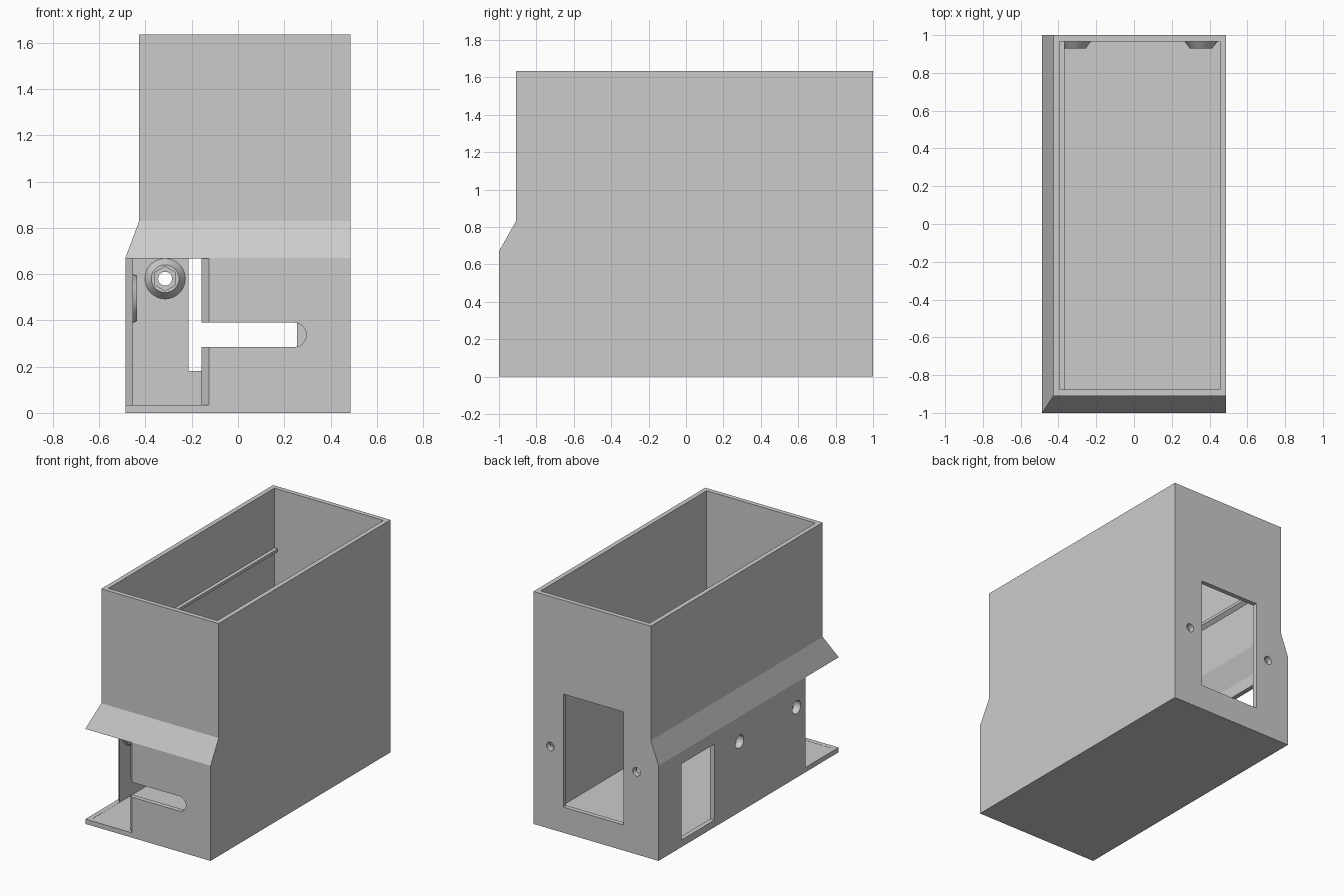
import bpy
import bmesh
import math
from mathutils import Matrix, Vector

if "Cube" in bpy.data.objects:
    bpy.data.objects.remove(bpy.data.objects["Cube"], do_unlink=True)

grey = bpy.data.materials.new("plain_grey")
grey.use_nodes = True
grey.diffuse_color = (0.6, 0.6, 0.6, 1)
grey.node_tree.nodes["Principled BSDF"].inputs["Base Color"].default_value = (0.6, 0.6, 0.6, 1)

WALL = 0.033
X, Y, TOP = 0.487, 1.0, 1.635
FLARE_LOW, FLARE_HIGH = 0.67, 0.83


def finish(name, bm):
    bmesh.ops.recalc_face_normals(bm, faces=bm.faces)
    mesh = bpy.data.meshes.new(name)
    bm.to_mesh(mesh)
    bm.free()
    mesh.materials.append(grey)
    obj = bpy.data.objects.new(name, mesh)
    bpy.context.collection.objects.link(obj)
    return obj


def loft(name, rings):
    """Skin equal-sized rings of points and cap both ends."""
    bm = bmesh.new()
    loops = [[bm.verts.new(p) for p in ring] for ring in rings]
    n = len(loops[0])
    for a, b in zip(loops, loops[1:]):
        for i in range(n):
            j = (i + 1) % n
            bm.faces.new((a[i], a[j], b[j], b[i]))
    bm.faces.new(loops[0])
    bm.faces.new(loops[-1])
    return finish(name, bm)


def prism(name, pts, axis, lo, hi):
    """Extrude a flat outline along x, y or z."""
    place = {"x": lambda a, b, t: (t, a, b),
             "y": lambda a, b, t: (a, t, b),
             "z": lambda a, b, t: (a, b, t)}[axis]
    return loft(name, [[place(a, b, t) for a, b in pts] for t in (lo, hi)])


def rect(a0, a1, b0, b1):
    return [(a0, b0), (a1, b0), (a1, b1), (a0, b1)]


def cone(name, centre, direction, r1, r2, depth, sides=32):
    """Frustum starting at centre and running along direction."""
    bm = bmesh.new()
    d = Vector(direction)
    mat = (Matrix.Translation(Vector(centre) + d * depth / 2)
           @ d.to_track_quat("Z", "Y").to_matrix().to_4x4())
    bmesh.ops.create_cone(bm, cap_ends=True, segments=sides, radius1=r1,
                          radius2=r2, depth=depth, matrix=mat)
    return finish(name, bm)


def combine(body, tool, operation):
    mod = body.modifiers.new("combine", "BOOLEAN")
    mod.operation = operation
    mod.solver = "EXACT"
    mod.object = tool
    tool.hide_render = True
    bpy.context.view_layer.objects.active = body
    bpy.ops.object.modifier_apply(modifier=mod.name)
    bpy.data.objects.remove(tool, do_unlink=True)


# Open-topped housing, flared towards the front and one side
def ring(z, inset_x, inset_y, t):
    return [(x, y, z) for x, y in rect(-X + inset_x + t, X - t, -Y + inset_y + t, Y - t)]


IN_X, IN_Y = 0.06, 0.09
levels = [(0, 0, 0), (FLARE_LOW, 0, 0), (FLARE_HIGH, IN_X, IN_Y), (TOP, IN_X, IN_Y)]
outer = [ring(*level, 0) for level in levels]
inner = [ring(max(z, WALL), a, b, WALL) for z, a, b in reversed(levels)]
housing = loft("housing", outer + inner)

# Lid rail along the inside of the flared side
combine(housing, prism("rail", [(-0.41, 1.215), (-0.368, 1.215), (-0.368, 1.195), (-0.41, 1.165)],
                       "y", -0.89, 0.98), "UNION")

# Screw bosses on the back wall, with hexagonal nut pockets
for x in (-0.315, 0.355):
    z = 0.58
    combine(housing, cone("boss", (x, 0.98, z), (0, -1, 0), 0.097, 0.06, 0.05), "UNION")
    combine(housing, cone("pocket", (x, 0.92, z), (0, 1, 0), 0.053, 0.053, 0.04, 6), "DIFFERENCE")
    combine(housing, cone("hole", (x, 0.9, z), (0, 1, 0), 0.03, 0.03, 0.2), "DIFFERENCE")

# Low bosses and holes on the side wall
for y in (-0.533, 0.1):
    z = 0.495
    combine(housing, cone("boss", (-0.465, y, z), (1, 0, 0), 0.112, 0.097, 0.029), "UNION")
    combine(housing, cone("hole", (-0.6, y, z), (1, 0, 0), 0.046, 0.046, 0.2), "DIFFERENCE")

# Windows in the back and side walls
combine(housing, prism("back_window", rect(-0.215, 0.255, 0.18, 0.975), "y", 0.94, 1.1), "DIFFERENCE")
combine(housing, prism("side_window", rect(0.38, 0.745, 0.05, 0.585), "x", -0.6, -0.43), "DIFFERENCE")

# Open front corner with mitred wall ends
corner = [(-0.6, -1.1), (-0.025, -1.1), (-0.165, -0.96), (-0.3, -0.8),
          (-0.447, -0.674), (-0.587, -0.534), (-0.6, -0.534)]
combine(housing, prism("corner_cut", corner, "z", WALL + 0.001, FLARE_LOW - 0.002), "DIFFERENCE")

# Round-ended slot in the front wall
r, zc, xc = 0.0525, 0.3375, 0.2425
arc = [(xc + r * math.cos(a), zc + r * math.sin(a))
       for a in (math.pi * (i / 16 - 0.5) for i in range(17))]
combine(housing, prism("front_slot", [(-0.3, zc - r)] + arc + [(-0.3, zc + r)], "y", -1.1, -0.92),
        "DIFFERENCE")

bpy.ops.object.select_all(action="DESELECT")
housing.select_set(True)
bpy.context.view_layer.objects.active = housing
bpy.ops.object.shade_smooth_by_angle(angle=math.radians(20))
